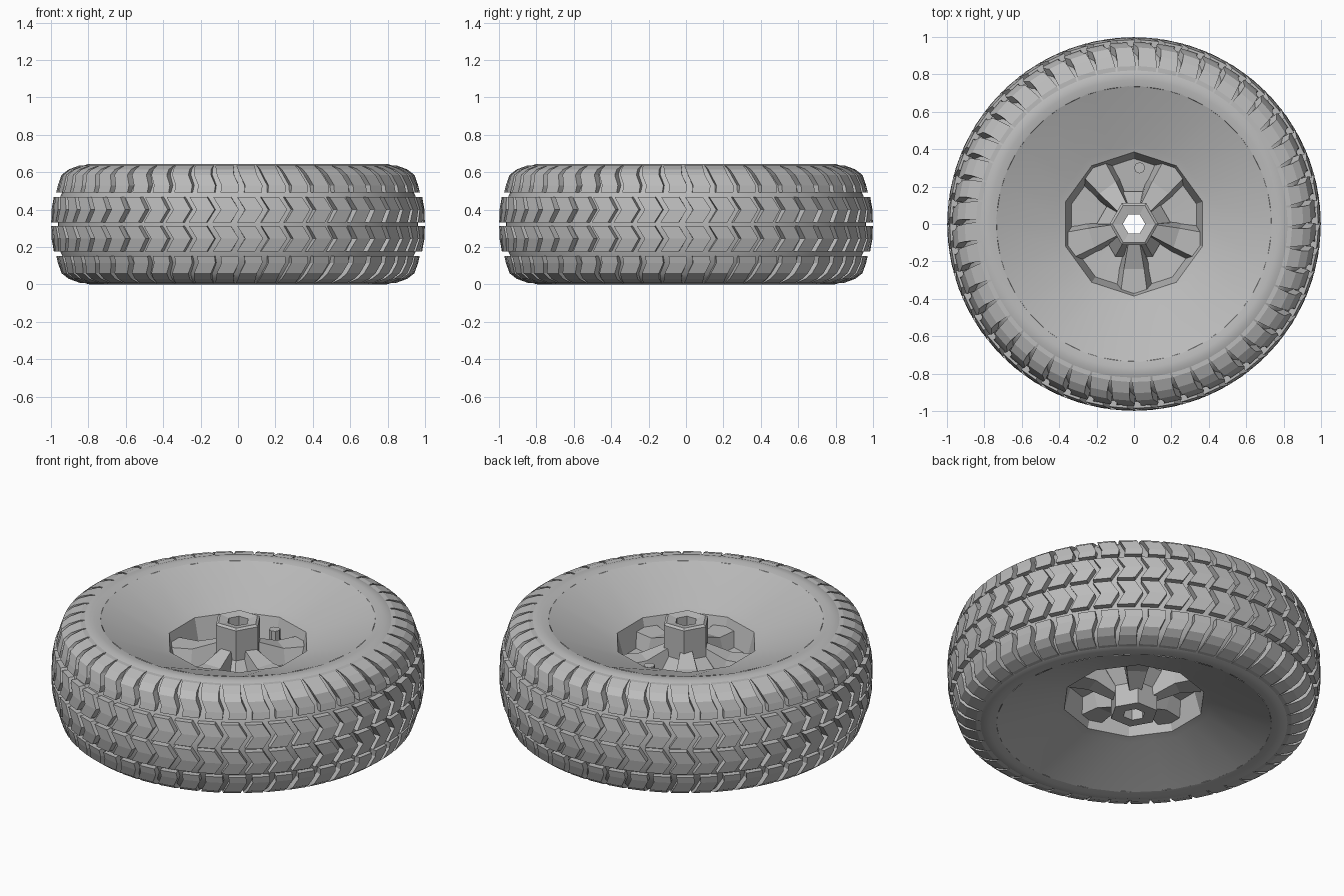
import bpy, bmesh, math
from math import cos, sin, pi, radians

if "Cube" in bpy.data.objects:
    bpy.data.objects.remove(bpy.data.objects["Cube"])

H = 0.645          # tyre width (standing along z)
MID = H / 2
N = 48             # tread blocks per row


def material(name, v):
    m = bpy.data.materials.new(name)
    m.diffuse_color = (v, v, v, 1)
    m.use_nodes = True
    m.node_tree.nodes["Principled BSDF"].inputs["Base Color"].default_value = m.diffuse_color
    return m


GREY = material("plain grey", 0.5)


def finish(bm, name, smooth=None):
    bmesh.ops.recalc_face_normals(bm, faces=bm.faces)
    me = bpy.data.meshes.new(name)
    bm.to_mesh(me)
    bm.free()
    ob = bpy.data.objects.new(name, me)
    bpy.context.collection.objects.link(ob)
    me.materials.append(GREY)
    if smooth:
        bpy.ops.object.select_all(action='DESELECT')
        ob.select_set(True)
        bpy.context.view_layer.objects.active = ob
        bpy.ops.object.shade_smooth_by_angle(angle=radians(smooth))
    return ob


def lathe(name, profile, segs, smooth=None, closed=False, turn=0.0):
    """Spin (radius, z[, sides]) points; sides flattens a ring to a coarser polygon."""
    bm = bmesh.new()
    rings = []
    for p in profile:
        ring = []
        for i in range(segs):
            a = 2 * pi * i / segs
            r = p[0]
            if len(p) > 2:
                step = 2 * pi / p[2]
                r *= cos(step / 2) / cos(a % step - step / 2)
            ring.append(bm.verts.new((r * cos(a + turn), r * sin(a + turn), p[1])))
        rings.append(ring)
    pairs = list(zip(rings, rings[1:]))
    if closed:
        pairs.append((rings[-1], rings[0]))
    for a, b in pairs:
        for i in range(segs):
            j = (i + 1) % segs
            bm.faces.new((a[i], a[j], b[j], b[i]))
    return finish(bm, name, smooth)


def mirrored(half):
    return half + [(p[0], H - p[1], *p[2:]) for p in reversed(half)]


# Tyre body, top half profile mirrored to the bottom
lathe("tyre_body", mirrored([(0.72, 0.61), (0.735, 0.638), (0.77, 0.645), (0.80, 0.644),
                             (0.85, 0.627), (0.895, 0.59), (0.925, 0.52),
                             (0.95, 0.47), (0.962, 0.34)]), 96, 50)


def tread_row(name, stations):
    """stations: (z, outer radius, inner radius, angle shift, gap) across a block."""
    bm = bmesh.new()
    pitch = 2 * pi / N
    for k in range(N):
        sections = []
        for z, ro, ri, shift, gap in stations:
            a0 = k * pitch + shift + gap / 2
            a1 = (k + 1) * pitch + shift - gap / 2
            sections.append([bm.verts.new((r * cos(a), r * sin(a), z))
                             for r, a in ((ri, a0), (ro, a0), (ro, a1), (ri, a1))])
        for s, t in zip(sections, sections[1:]):
            for i in range(4):
                j = (i + 1) % 4
                bm.faces.new((s[i], s[j], t[j], t[i]))
        bm.faces.new(sections[0])
        bm.faces.new(sections[-1])
    return finish(bm, name)


# Tread: two chevron rows and two shoulder rows
chevron = [(0.332, 0.999, 0.94, -0.022, 0.034), (0.40, 0.997, 0.94, 0.022, 0.034),
           (0.468, 0.985, 0.93, -0.022, 0.034)]
shoulder = [(0.492, 0.972, 0.92, 0.018, 0.034), (0.53, 0.963, 0.90, 0.022, 0.034),
            (0.585, 0.944, 0.86, -0.006, 0.034), (0.615, 0.905, 0.84, -0.014, 0.028),
            (0.637, 0.845, 0.82, -0.018, 0.012)]
for label, st in (("chevron", chevron), ("shoulder", shoulder)):
    tread_row("upper_" + label + "_tread", st)
    tread_row("lower_" + label + "_tread", [(H - s[0],) + s[1:] for s in st])

# Dished rim with a coarse inner ring and closed web
lathe("rim", mirrored([(0.742, 0.639), (0.43, 0.513, 10), (0.385, 0.50, 10),
                       (0.35, 0.37, 10), (0.10, 0.35, 10)]), 20, 25, turn=pi / 2)

# Hexagonal hub with open bore
lathe("hub", [(0.13, 0.06), (0.13, 0.625), (0.115, 0.635), (0.06, 0.625),
              (0.06, 0.06)], 6, closed=True)
lathe("hub_flare", [(0.12, 0.46), (0.20, 0.37), (0.20, 0.27), (0.12, 0.18)], 6)


# Spokes: tapered wedges from the hub to the ring
def spoke(name, angle):
    bm = bmesh.new()
    secs = []
    for r, w, z0, z1 in ((0.10, 0.05, 0.14, 0.50), (0.24, 0.09, 0.19, 0.45),
                         (0.375, 0.12, 0.19, 0.45)):
        ring = []
        for side, z in ((-w, MID), (-w * 0.6, z1), (w * 0.6, z1),
                        (w, MID), (w * 0.6, z0), (-w * 0.6, z0)):
            ring.append(bm.verts.new((r * cos(angle) - side * sin(angle),
                                      r * sin(angle) + side * cos(angle), z)))
        secs.append(ring)
    for s, t in zip(secs, secs[1:]):
        for i in range(6):
            j = (i + 1) % 6
            bm.faces.new((s[i], s[j], t[j], t[i]))
    bm.faces.new(secs[0])
    bm.faces.new(secs[-1])
    return finish(bm, name)


for k in range(5):
    spoke("spoke_%d" % (k + 1), -pi / 2 + k * 2 * pi / 5)

# Valve stem
bpy.ops.mesh.primitive_cylinder_add(vertices=8, radius=0.03, depth=0.12,
                                    location=(0.03, 0.30, 0.41))
valve = bpy.context.object
valve.name = "valve_stem"
valve.data.materials.append(GREY)
